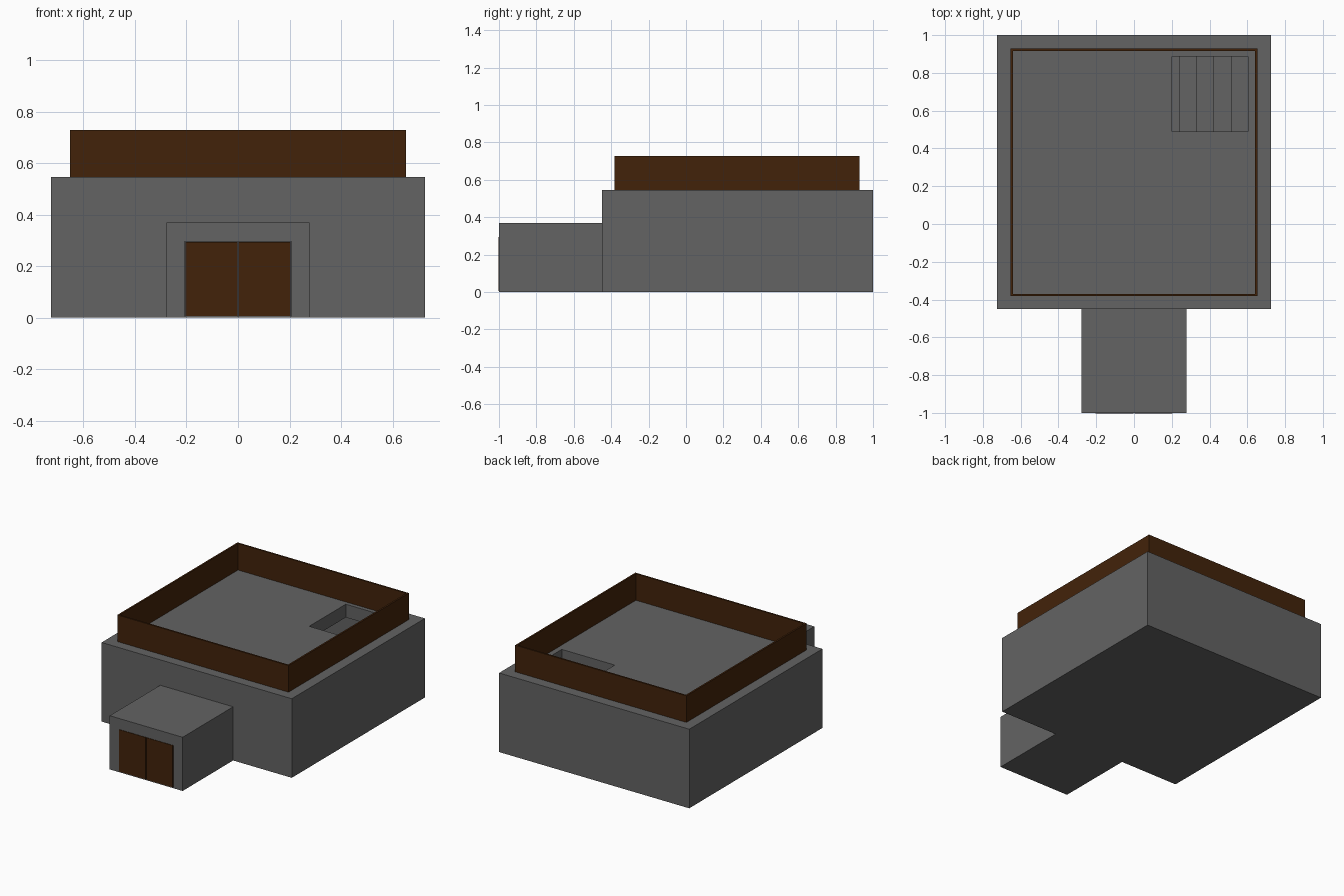
import bpy

if "Cube" in bpy.data.objects:
    bpy.data.objects.remove(bpy.data.objects["Cube"])


def box(name, x0, x1, y0, y1, z0, z1, mat=None):
    """Axis-aligned box given by its limits."""
    xs, ys, zs = (x0, x1), (y0, y1), (z0, z1)
    verts = [(x, y, z) for x in xs for y in ys for z in zs]
    faces = [(0, 1, 3, 2), (4, 6, 7, 5), (0, 4, 5, 1),
             (2, 3, 7, 6), (0, 2, 6, 4), (1, 5, 7, 3)]
    mesh = bpy.data.meshes.new(name)
    mesh.from_pydata(verts, [], faces)
    ob = bpy.data.objects.new(name, mesh)
    bpy.context.collection.objects.link(ob)
    if mat:
        mesh.materials.append(mat)
    return ob


def cut(ob, *limits):
    """Subtract a box from an object."""
    cutter = box("cutter", *limits, ob.data.materials[0])
    cutter.hide_render = True
    mod = ob.modifiers.new("cut", 'BOOLEAN')
    mod.operation = 'DIFFERENCE'
    mod.solver = 'EXACT'
    mod.object = cutter
    bpy.context.view_layer.objects.active = ob
    bpy.ops.object.modifier_apply(modifier=mod.name)
    bpy.data.objects.remove(cutter)


def material(name, *rgb):
    mat = bpy.data.materials.new(name)
    mat.diffuse_color = (*rgb, 1)
    mat.use_nodes = True
    mat.node_tree.nodes["Principled BSDF"].inputs["Base Color"].default_value = mat.diffuse_color
    return mat


wood = material("brown_wood", 0.055, 0.0165, 0.003)
stone = material("dark_stone", 0.125, 0.125, 0.125)

W = 0.725      # half width of the main block
T = 0.073      # wall thickness
SLAB = 0.091   # roof thickness
ROOF = 0.545
FLOOR = 0.006
passage = (-0.207, 0.207, -1.1, -0.3, FLOOR, 0.295)

# Main block: hollow room, entrance and roof hatch
hall = box("main_block", -W, W, -0.45, 1, 0, ROOF, stone)
cut(hall, -W + T, W - T, -0.45 + T, 1 - T, FLOOR, ROOF - SLAB)
cut(hall, *passage)
cut(hall, 0.2, 0.604, 0.49, 0.888, ROOF - 1.2 * SLAB, ROOF + 0.1)

# Porch
porch = box("porch", -0.278, 0.278, -1, -0.45, 0, 0.37, stone)
cut(porch, *passage[:3], -0.4, *passage[4:])

# Stairs climbing to the hatch
rise, tread = ROOF / 5, 0.091
for i in range(4):
    x = 0.24 + i * tread
    box(f"stair_step_{i + 1}", x, x + tread, 0.49, 0.888, FLOOR, (i + 1) * rise, stone)

# Double doors, standing slightly proud of the porch
for side, x0, x1 in (("left", -0.204, -0.002), ("right", 0.002, 0.204)):
    box(f"{side}_door", x0, x1, -1.002, -0.985, FLOOR, 0.294, wood)

# Roof parapet
R, P = 0.653, 0.012
parapet = box("parapet", -R, R, -0.382, 0.928, ROOF, 0.728, wood)
cut(parapet, -R + P, R - P, -0.382 + P, 0.928 - P, 0.4, 0.9)
